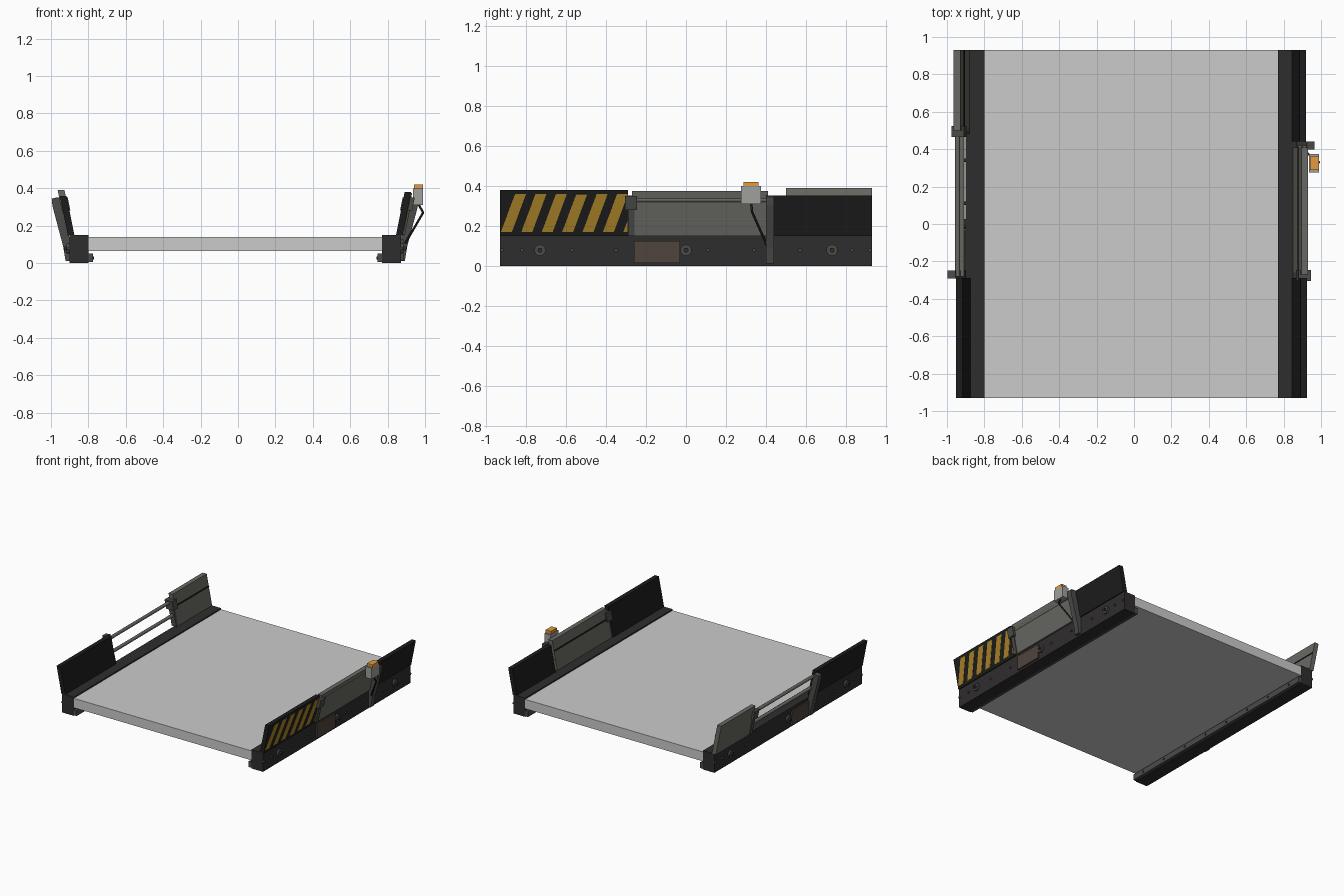
import bpy, bmesh
from math import pi
from mathutils import Vector

if "Cube" in bpy.data.objects:
    bpy.data.objects.remove(bpy.data.objects["Cube"])

CX = -0.015  # the two rails mirror about this x


def mat(name, r, g, b):
    m = bpy.data.materials.new(name)
    m.diffuse_color = (r, g, b, 1)
    m.use_nodes = True
    m.node_tree.nodes["Principled BSDF"].inputs["Base Color"].default_value = m.diffuse_color
    return m


BLACK = mat("black", 0.012, 0.012, 0.013)
DARK = mat("dark", 0.028, 0.026, 0.026)
STEEL = mat("steel", 0.14, 0.14, 0.125)
MID = mat("mid_steel", 0.07, 0.07, 0.065)
PALE = mat("pale_steel", 0.35, 0.35, 0.33)
YELLOW = mat("yellow", 0.4, 0.23, 0.02)
BROWN = mat("brown", 0.08, 0.06, 0.045)
ORANGE = mat("orange", 0.75, 0.33, 0.05)


def finish(name, bm, m):
    bmesh.ops.recalc_face_normals(bm, faces=bm.faces)
    me = bpy.data.meshes.new(name)
    bm.to_mesh(me)
    bm.free()
    ob = bpy.data.objects.new(name, me)
    bpy.context.collection.objects.link(ob)
    if m:
        me.materials.append(m)
    return ob


def mx(x, s):
    return CX + s * (x - CX)


def prism(name, prof, y0, y1, m, s=1):
    """xz profile (right-hand side) extruded along y; s=-1 mirrors it"""
    bm = bmesh.new()
    f = bm.faces.new([bm.verts.new((mx(x, s), y0, z)) for x, z in prof])
    r = bmesh.ops.extrude_face_region(bm, geom=[f])
    bmesh.ops.translate(bm, vec=(0, y1 - y0, 0),
                        verts=[v for v in r["geom"] if isinstance(v, bmesh.types.BMVert)])
    return finish(name, bm, m)


def box(name, x0, x1, y0, y1, z0, z1, m, s=1):
    return prism(name, [(x0, z0), (x1, z0), (x1, z1), (x0, z1)], y0, y1, m, s)


def rod(name, a, b, r, m, seg=16):
    a, b = Vector(a), Vector(b)
    d = b - a
    bm = bmesh.new()
    bmesh.ops.create_cone(bm, cap_ends=True, segments=seg, radius1=r, radius2=r, depth=d.length)
    bm.transform(d.to_track_quat('Z', 'Y').to_matrix().to_4x4())
    bmesh.ops.translate(bm, vec=(a + b) / 2, verts=bm.verts)
    for f in bm.faces:
        f.smooth = len(f.verts) == 4
    for e in bm.edges:
        e.smooth = all(f.smooth for f in e.link_faces)
    return finish(name, bm, m)


def lean(z, off=0.0):
    return 0.88 + off + (z - 0.15) * 0.2


def slab(name, z0, z1, o0, o1, y0, y1, m, s):
    """leaning plate between two offsets from the panel face"""
    prism(name, [(lean(z0, o0), z0), (lean(z0, o1), z0),
                 (lean(z1, o1), z1), (lean(z1, o0), z1)], y0, y1, m, s)


# deck
box("deck", -0.80, 0.77, -0.93, 0.93, 0.065, 0.14, None)

for s, side in ((1, "right"), (-1, "left")):
    # side beam and inner foot flange
    box(side + "_beam", 0.77, 0.872, -0.93, 0.93, 0.0, 0.15, DARK, s)
    box(side + "_foot_flange", 0.745, 0.77, -0.93, 0.93, 0.005, 0.05, MID, s)
    for i in range(8):
        y = -0.82 + i * 0.234
        rod(side + "_flange_bolt", (mx(0.75, s), y, 0.028), (mx(0.74, s), y, 0.028), 0.008, DARK, 8)
    # outer fasteners
    for y in (-0.73, 0.0, 0.73):
        rod(side + "_boss", (mx(0.86, s), y, 0.078), (mx(0.886, s), y, 0.078), 0.028, MID, 20)
        rod(side + "_boss_pin", (mx(0.88, s), y, 0.078), (mx(0.9, s), y, 0.078), 0.012, DARK, 12)
    for y in (-0.92, -0.82, -0.57, -0.35, 0.11, 0.34, 0.57, 0.83, 0.92):
        rod(side + "_bolt", (mx(0.865, s), y, 0.078), (mx(0.882, s), y, 0.078), 0.009, MID, 8)
    box(side + "_cover_plate", 0.865, 0.884, -0.26, -0.03, 0.015, 0.125, BROWN, s)
    # fixed front panel
    slab(side + "_front_panel", 0.148, 0.38 if s > 0 else 0.36, -0.035, 0.0, -0.93, -0.29, BLACK, s)

    # sliding panel: closed on the right, pushed to the back on the left
    y0, y1 = (-0.27, 0.41) if s > 0 else (0.5, 0.93)
    zt = 0.375 if s > 0 else 0.39
    slab(side + "_sliding_panel", 0.148, zt, -0.03, 0.006, y0, y1, STEEL, s)
    slab(side + "_panel_rib", 0.292, 0.302, -0.034, -0.028, y0, y1, BLACK, s)
    # guide rods and the clamp that rides on them
    r0, r1 = (-0.29, 0.42) if s > 0 else (-0.28, 0.51)
    for z, o in ((0.33, -0.003), (0.23, -0.006)):
        x = mx(lean(z, o), s)
        rod(side + "_guide_rod", (x, r0, z), (x, r1, z), 0.013, STEEL)
    slab(side + "_clamp", 0.28, 0.35, -0.04, 0.025, y0 - 0.035, y0 + 0.025, MID, s)
    slab(side + "_clamp_leg", 0.15, 0.28, -0.03, 0.012, y0 - 0.02, y0 + 0.012, MID, s)
    # leaning post at the far end of the rods
    p = 0.42 if s > 0 else -0.27
    prism(side + "_post", [(0.865, 0.012), (0.892, 0.012), (0.905, 0.09), (0.962, 0.305),
                           (0.966, 0.345), (0.925, 0.352), (0.87, 0.13)],
          p - 0.021, p + 0.021, MID, s)

# right rear panel
slab("right_rear_panel", 0.148, 0.352, -0.035, 0.0, 0.44, 0.93, BLACK, 1)

# hazard stripes on the right front panel, trimmed to its end
for i in range(7):
    bm = bmesh.new()
    yb = -0.925 + i * 0.102
    z0, z1, end = 0.17, 0.358, -0.293
    pts = [(yb, z0), (yb + 0.055, z0), (yb + 0.125, z1), (yb + 0.07, z1)]
    f = bm.faces.new([bm.verts.new((lean(z, 0.0015), y, z)) for y, z in pts])
    bmesh.ops.bisect_plane(bm, geom=bm.verts[:] + bm.edges[:] + bm.faces[:],
                           plane_co=(0, end, 0), plane_no=(0, 1, 0), clear_outer=True)
    ob = finish("hazard_stripe", bm, YELLOW)
    ob.modifiers.new("thickness", 'SOLIDIFY').thickness = 0.002

# warning beacon on a bent arm
arm = [(0.885, 0.41, 0.09), (0.99, 0.33, 0.27), (0.962, 0.325, 0.32)]
for a, b in zip(arm, arm[1:]):
    rod("beacon_arm", a, b, 0.006, BLACK, 10)
box("beacon_body", 0.936, 0.988, 0.275, 0.375, 0.31, 0.398, PALE)
box("beacon_lens", 0.94, 0.988, 0.288, 0.362, 0.396, 0.42, ORANGE)
